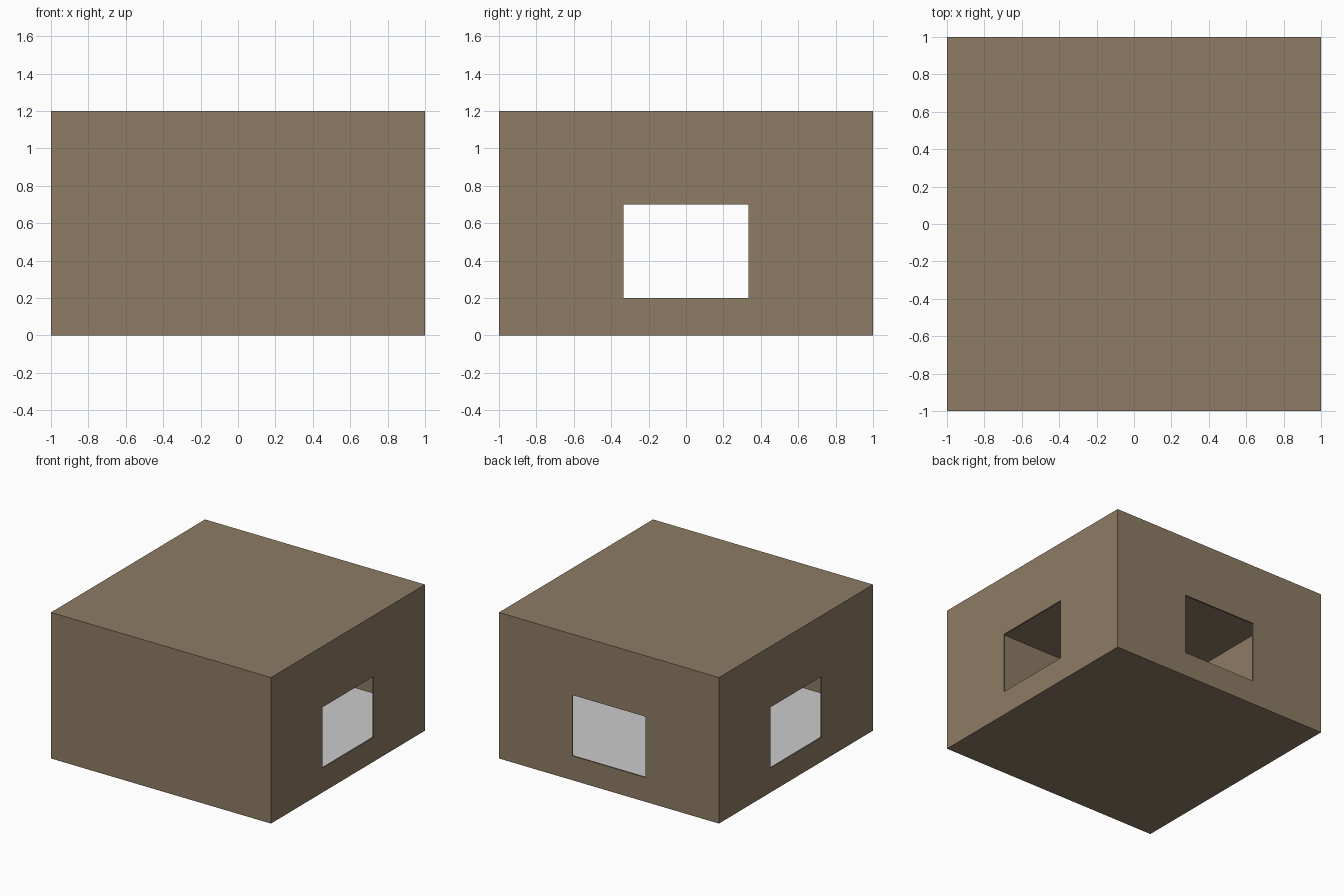
import bpy

if "Cube" in bpy.data.objects:
    bpy.data.objects.remove(bpy.data.objects["Cube"])


def material(name, rgb):
    m = bpy.data.materials.new(name)
    m.diffuse_color = (*rgb, 1)
    m.use_nodes = True
    m.node_tree.nodes["Principled BSDF"].inputs["Base Color"].default_value = m.diffuse_color
    return m


def box(name, lo, hi):
    size = [b - a for a, b in zip(lo, hi)]
    mid = [(a + b) / 2 for a, b in zip(lo, hi)]
    bpy.ops.mesh.primitive_cube_add(size=1, location=mid)
    ob = bpy.context.object
    ob.name = name
    ob.scale = size
    bpy.ops.object.transform_apply(location=True, rotation=False, scale=True)
    return ob


def cut(target, cutter):
    cutter.hide_render = True
    bpy.context.view_layer.objects.active = target
    mod = target.modifiers.new("cut", 'BOOLEAN')
    mod.operation = 'DIFFERENCE'
    mod.solver = 'EXACT'
    mod.object = cutter
    bpy.ops.object.modifier_apply(modifier=mod.name)
    bpy.data.objects.remove(cutter, do_unlink=True)


T = 0.012          # wall thickness
W = 1 / 3          # half width of the openings
Z0, Z1 = 0.2, 0.7  # opening heights

# Hollow outer shell
shell = box("shell", (-1, -1, 0), (1, 1, 1.2))
shell.data.materials.clear()
shell.data.materials.append(material("brown", (0.27, 0.20, 0.13)))
cut(shell, box("cavity", (-1 + T, -1 + T, T), (1 - T, 1 - T, 1.2 - T)))

# Openings on the left, right and back walls
cut(shell, box("side_opening", (-1.2, -W, Z0), (1.2, W, Z1)))
cut(shell, box("back_opening", (-W, 0.5, Z0), (W, 1.2, Z1)))

# Grey floor just under the sills
e = 1 - T - 0.002
box("inner_floor", (-e, -e, T + 0.002), (e, e, 0.19))
